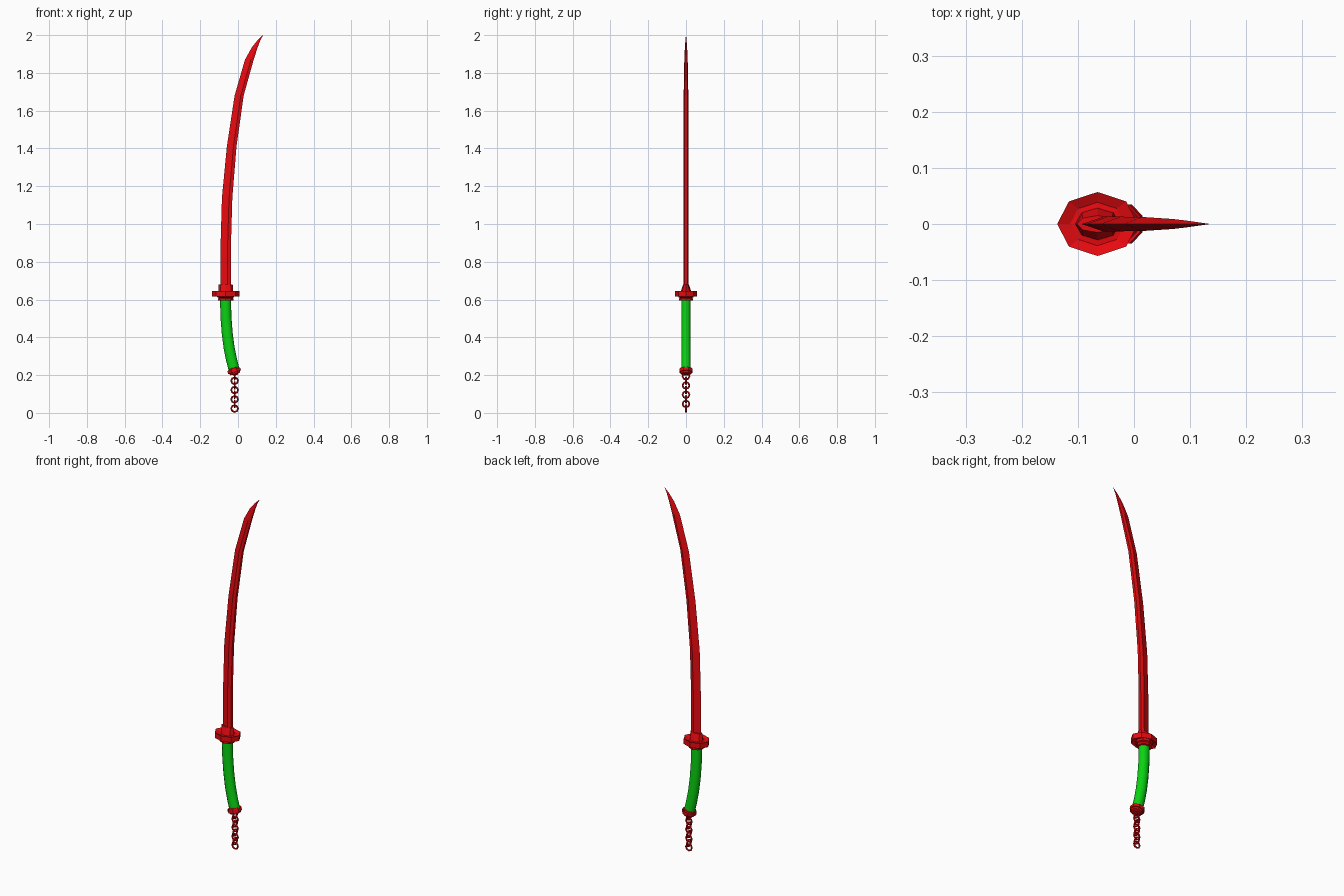
import bpy, bmesh
from math import sin, cos, pi, radians, atan2
from mathutils import Vector, Matrix

if "Cube" in bpy.data.objects:
    bpy.data.objects.remove(bpy.data.objects["Cube"])


def material(name, rgb):
    m = bpy.data.materials.new(name)
    m.diffuse_color = (*rgb, 1)
    m.use_nodes = True
    m.node_tree.nodes["Principled BSDF"].inputs["Base Color"].default_value = m.diffuse_color
    return m


RED = material("red", (0.8, 0.003, 0.005))
GREEN = material("green", (0.003, 0.65, 0.006))


def loft(name, rings, mat, smooth=False, closed=False):
    """Skin a list of equal-length point rings; cap the ends unless closed."""
    bm = bmesh.new()
    vs = [[bm.verts.new(p) for p in r] for r in rings]
    n = len(rings[0])
    pairs = list(zip(vs, vs[1:])) + ([(vs[-1], vs[0])] if closed else [])
    for a, b in pairs:
        for i in range(n):
            j = (i + 1) % n
            bm.faces.new((a[i], a[j], b[j], b[i]))
    if not closed:
        bm.faces.new(vs[0][::-1])
        bm.faces.new(vs[-1])
    bmesh.ops.remove_doubles(bm, verts=bm.verts, dist=1e-5)
    bmesh.ops.recalc_face_normals(bm, faces=bm.faces)
    me = bpy.data.meshes.new(name)
    bm.to_mesh(me)
    bm.free()
    ob = bpy.data.objects.new(name, me)
    bpy.context.collection.objects.link(ob)
    me.materials.append(mat)
    if smooth:
        bpy.context.view_layer.objects.active = ob
        ob.select_set(True)
        bpy.ops.object.shade_smooth_by_angle(angle=radians(50))
        ob.select_set(False)
    return ob


def oval(rx, ry, z=0.0, n=8, phase=0.0, tilt=0.0, at=(0, 0, 0)):
    m = Matrix.Translation(at) @ Matrix.Rotation(tilt, 4, 'Y')
    return [m @ Vector((rx * cos(2 * pi * i / n + phase),
                        ry * sin(2 * pi * i / n + phase), z)) for i in range(n)]


# blade: z, cutting edge x, spine x, half thickness
stations = [(0.64, -0.094, -0.037, 0.013), (0.90, -0.092, -0.037, 0.013),
            (1.14, -0.085, -0.030, 0.013), (1.41, -0.059, -0.008, 0.013),
            (1.68, -0.018, 0.030, 0.0125), (1.87, 0.037, 0.083, 0.009),
            (1.935, 0.073, 0.104, 0.006), (1.975, 0.105, 0.119, 0.003),
            (2.0, 0.132, 0.134, 0.0003)]
rings = []
for z, e, s, t in stations:
    r = e + (s - e) * 0.68
    rings.append([(e, 0, z), (r, -t, z), (s, -t * 0.6, z),
                  (s, t * 0.6, z), (r, t, z)])
loft("blade", rings, RED)

# collar around the blade root
CX = -0.065
loft("blade_collar", [oval(rx, ry, z, at=(CX, 0, 0)) for rx, ry, z in
     [(0.040, 0.030, 0.632), (0.039, 0.026, 0.648), (0.037, 0.015, 0.680)]], RED)

# flared octagonal guard
loft("guard", [oval(0.072 * f, 0.057 * f, z, at=(CX, 0, 0)) for f, z in
     [(0.40, 0.624), (0.68, 0.626), (1.0, 0.616), (1.0, 0.646),
      (0.68, 0.637), (0.40, 0.639)]], RED)

# stepped ring under the guard
loft("guard_ring", [oval(rx, ry, z, n=8, at=(CX, 0, 0)) for rx, ry, z in
     [(0.036, 0.031, 0.594), (0.041, 0.037, 0.596), (0.041, 0.037, 0.606),
      (0.036, 0.032, 0.609), (0.045, 0.041, 0.613), (0.045, 0.041, 0.625),
      (0.036, 0.032, 0.630)]], RED)

# curved handle, sections square to the path
path = [(-0.019, 0.222), (-0.034, 0.28), (-0.047, 0.345), (-0.057, 0.42),
        (-0.064, 0.51), (-0.066, 0.605)]
rings = []
for i, (x, z) in enumerate(path):
    a, b = path[max(i - 1, 0)], path[min(i + 1, len(path) - 1)]
    rings.append(oval(0.029, 0.025, n=12, tilt=atan2(b[0] - a[0], b[1] - a[1]),
                      at=(x, 0, z)))
loft("handle", rings, GREEN, smooth=True)

# tilted flared pommel
loft("pommel", [oval(0.038 * f, 0.038 * f, z, phase=pi / 8, tilt=radians(-16),
                     at=(-0.020, 0, 0.222)) for f, z in
     [(0.50, -0.018), (0.78, -0.016), (0.84, -0.007), (1.0, -0.006), (1.0, 0.010),
      (0.84, 0.007), (0.80, 0.015), (0.65, 0.018)]], RED)

# chain of links turned a quarter each time
R, T = 0.0180, 0.0048
for k in range(9):
    m = Matrix.Translation((-0.018, 0, R + T + k * 0.0245))
    if k % 2:
        m = m @ Matrix.Rotation(pi / 2, 4, 'Z')
    rings = []
    for i in range(8):
        a = i * pi / 4
        rings.append([m @ Vector(((R + T * cos(b)) * cos(a), T * sin(b),
                                  (R + T * cos(b)) * sin(a)))
                      for b in (j * pi / 3 for j in range(6))])
    loft(f"chain_link_{k + 1}", rings, RED, closed=True)
